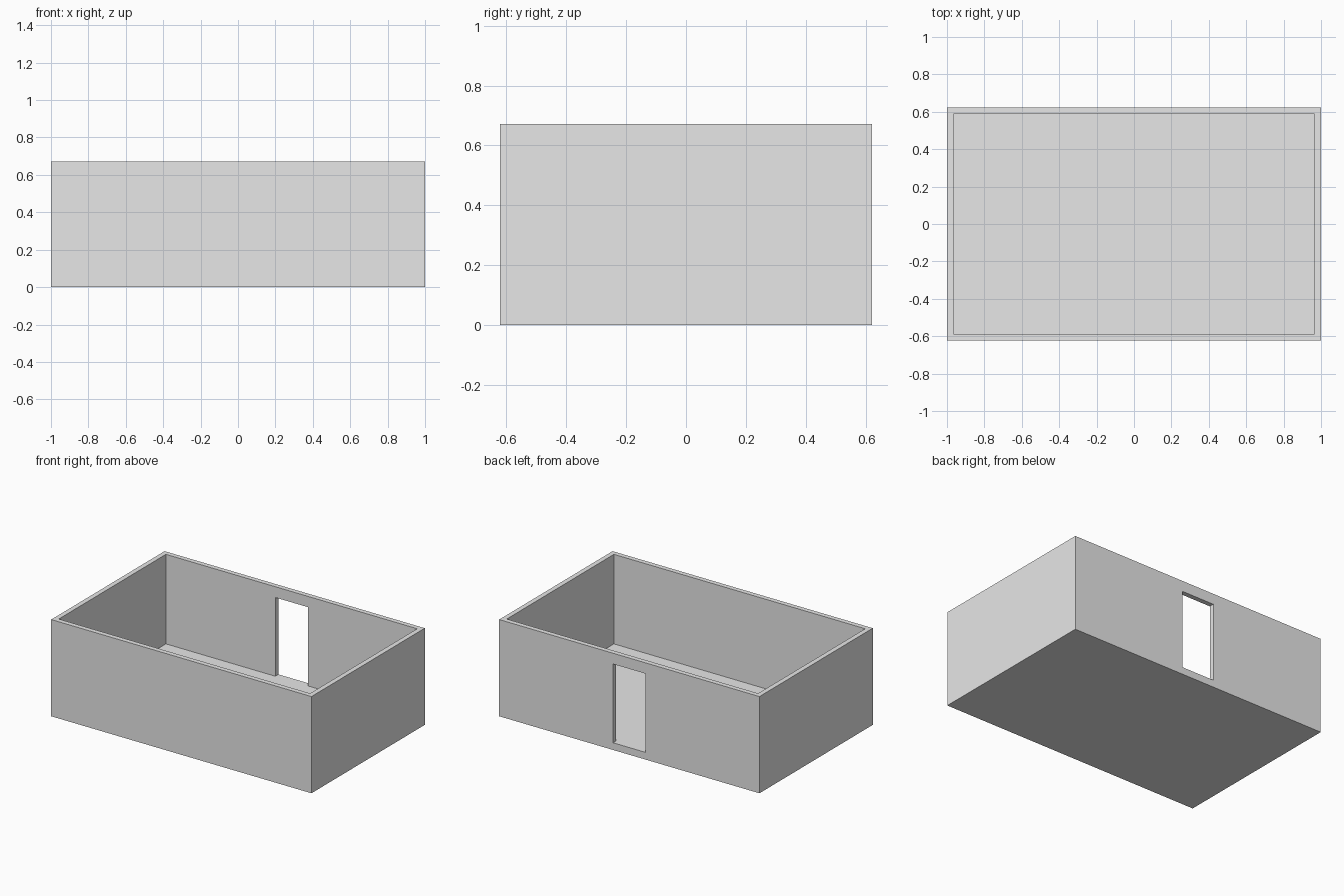
import bpy
import bmesh

cube = bpy.data.objects.get("Cube")
if cube:
    bpy.data.objects.remove(cube, do_unlink=True)

# Overall sizes
HALF_X, HALF_Y, HEIGHT = 1.0, 0.622, 0.672
WALL, FLOOR = 0.034, 0.05
DOOR_HALF, DOOR_TOP = 0.125, 0.597

grey = bpy.data.materials.new("plain grey")
grey.use_nodes = True
grey.diffuse_color = (0.8, 0.8, 0.8, 1)
grey.node_tree.nodes["Principled BSDF"].inputs["Base Color"].default_value = (0.8, 0.8, 0.8, 1)


def box(name, low, high):
    """Box between two opposite corners."""
    bm = bmesh.new()
    bmesh.ops.create_cube(bm, size=1)
    for v in bm.verts:
        v.co = [lo if c < 0 else hi for c, lo, hi in zip(v.co, low, high)]
    mesh = bpy.data.meshes.new(name)
    bm.to_mesh(mesh)
    bm.free()
    mesh.materials.append(grey)
    obj = bpy.data.objects.new(name, mesh)
    bpy.context.collection.objects.link(obj)
    return obj


def cut(target, cutter):
    """Subtract a hidden cutter from the target."""
    mod = target.modifiers.new(cutter.name, 'BOOLEAN')
    mod.operation = 'DIFFERENCE'
    mod.solver = 'EXACT'
    mod.object = cutter
    cutter.hide_render = True
    cutter.hide_set(True)
    cutter.display_type = 'WIRE'


# Walls and floor slab as one solid shell
room = box("room_shell", (-HALF_X, -HALF_Y, 0), (HALF_X, HALF_Y, HEIGHT))

# Open-topped interior
inner_x, inner_y = HALF_X - WALL, HALF_Y - WALL
cut(room, box("interior_cutter", (-inner_x, -inner_y, FLOOR),
              (inner_x, inner_y, HEIGHT + 0.2)))

# Doorway in the back wall, level with the floor
cut(room, box("doorway_cutter", (-DOOR_HALF, inner_y - 0.1, FLOOR),
              (DOOR_HALF, HALF_Y + 0.1, DOOR_TOP)))

# Bake the cuts, then drop the cutters
bpy.context.view_layer.update()
evaluated = room.evaluated_get(bpy.context.evaluated_depsgraph_get())
final = bpy.data.meshes.new_from_object(evaluated)
cutters = [m.object for m in room.modifiers]
room.modifiers.clear()
room.data = final
for c in cutters:
    bpy.data.objects.remove(c, do_unlink=True)
